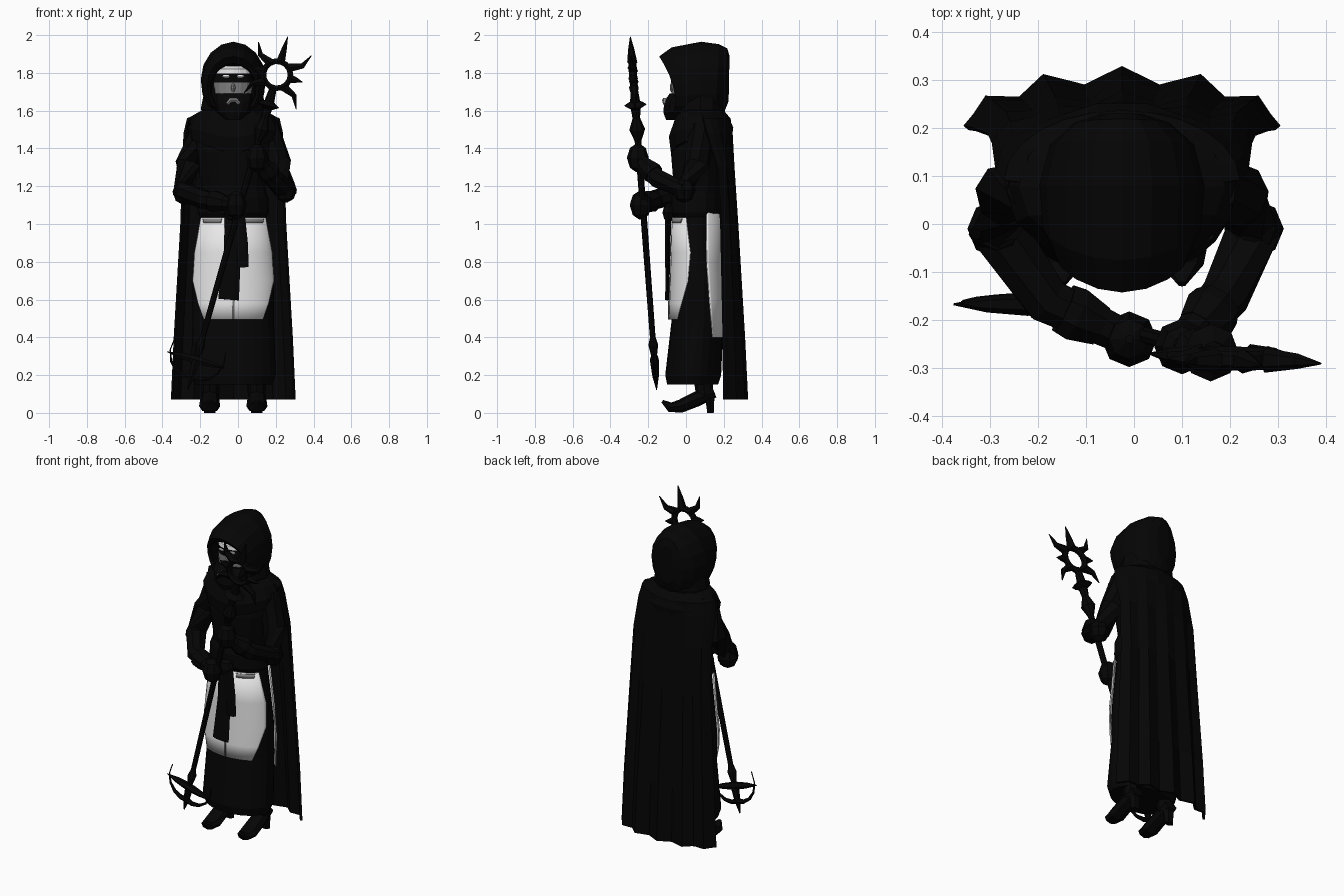
import bpy, bmesh, math
from mathutils import Vector

old = bpy.data.objects.get("Cube")
if old:
    bpy.data.objects.remove(old, do_unlink=True)

CX = -0.025  # body axis


def material(name, v):
    m = bpy.data.materials.new(name)
    m.use_nodes = True
    m.diffuse_color = (v, v, v, 1)
    m.node_tree.nodes["Principled BSDF"].inputs["Base Color"].default_value = (v, v, v, 1)
    return m


BLACK = material("black cloth", 0.0015)
WHITE = material("white cloth", 0.8)
GREY = material("grey skin", 0.22)


def loft(name, rings, mat=BLACK, closed=True, caps=True, thick=0, smooth=False):
    """Skin a list of equal-length point rings."""
    bm = bmesh.new()
    rows = [[bm.verts.new(p) for p in r] for r in rings]
    n = len(rows[0])
    for a, b in zip(rows, rows[1:]):
        for i in range(n if closed else n - 1):
            j = (i + 1) % n
            bm.faces.new((a[i], a[j], b[j], b[i]))
    if closed and caps:
        bm.faces.new(rows[0])
        bm.faces.new(rows[-1])
    bmesh.ops.recalc_face_normals(bm, faces=bm.faces)
    me = bpy.data.meshes.new(name)
    bm.to_mesh(me)
    bm.free()
    me.materials.append(mat)
    ob = bpy.data.objects.new(name, me)
    bpy.context.collection.objects.link(ob)
    if thick:
        s = ob.modifiers.new("thickness", 'SOLIDIFY')
        s.thickness, s.offset = thick, 0
    if smooth:
        for p in me.polygons:
            p.use_smooth = True
    return ob


def ellipse(z, cy, rx, ry, n=20, cx=CX, dip=0):
    out = []
    for i in range(n):
        a = math.tau * i / n
        s = math.sin(a)
        out.append(Vector((cx + rx * math.cos(a), cy + ry * s, z - dip * max(0, -s) ** 3)))
    return out


def stack(name, rows, mat=BLACK, n=20):
    return loft(name, [ellipse(*r[:4], n, dip=r[4] if len(r) > 4 else 0) for r in rows], mat)


def tube(name, pts, radii, sides=8, mat=BLACK, ref=(0, 1, 0)):
    """Tapered tube; a radius may be a pair (along ref, across)."""
    pts = [Vector(p) for p in pts]
    loop = (pts[0] - pts[-1]).length < 1e-5
    rings = []
    for i, p in enumerate(pts):
        prev = pts[i - 1] if i else (pts[-2] if loop else p)
        nxt = pts[i + 1] if i < len(pts) - 1 else (pts[1] if loop else p)
        t = (nxt - prev).normalized()
        u = Vector(ref) - t * t.dot(Vector(ref))
        u.normalize()
        v = t.cross(u)
        r = radii[i] if isinstance(radii, list) else radii
        ru, rv = r if isinstance(r, tuple) else (r, r)
        rings.append([p + u * ru * math.cos(k * math.tau / sides) + v * rv * math.sin(k * math.tau / sides)
                      for k in range(sides)])
    return loft(name, rings, mat, caps=not loop)


def ball(name, loc, scale, mat=BLACK):
    rows = [(math.cos(a), math.sin(a)) for a in (0.15, 0.8, 1.57, 2.34, 2.99)]
    return loft(name, [[Vector((p.x * scale[0], p.y * scale[1], c * scale[2])) + Vector(loc)
                        for p in ellipse(0, 0, s, s, 8, cx=0)] for c, s in rows], mat)


# Skirt: z, centre y, x radius, y radius
SKIRT = [(0.15, 0.035, 0.205, 0.135), (0.2, 0.038, 0.225, 0.148), (0.5, 0.062, 0.215, 0.137),
         (0.7, 0.06, 0.215, 0.13), (1.0, 0.055, 0.18, 0.118), (1.08, 0.055, 0.17, 0.112)]
stack("skirt", SKIRT, n=24)


def skirt_at(z):
    for a, b in zip(SKIRT, SKIRT[1:]):
        if a[0] <= z <= b[0]:
            f = (z - a[0]) / (b[0] - a[0])
            return [p + (q - p) * f for p, q in zip(a, b)]


def panel(name, side, rows, gap=0.012, mat=WHITE, shift=0):
    """Cloth panel following the skirt; rows are (z, half width)."""
    rings = []
    for z, hw in rows:
        _, cy, rx, ry = skirt_at(z)
        ring = []
        for i in range(13):
            x = shift + hw * math.sin(math.pi * (i / 12 - 0.5))
            y = (ry + gap) * math.sqrt(max(0, 1 - (x / (rx + gap)) ** 2))
            ring.append(Vector((CX + x, cy + side * y, z)))
        rings.append(ring)
    return loft(name, rings, mat, closed=False, thick=0.008, smooth=True)


panel("front_panel", -1, [(0.495, 0.155), (0.58, 0.185), (0.7, 0.213), (0.85, 0.203), (1.035, 0.17)])
panel("back_panel", 1, [(0.4, 0.19), (0.6, 0.205), (0.8, 0.2), (1.07, 0.165)])
panel("front_seam", -1, [(0.495, 0.006), (0.72, 0.004)], 0.017, GREY)
for s, n in ((-1, "right"), (1, "left")):
    panel(n + "_waist_trim", -1, [(1.005, 0.045), (1.03, 0.05)], 0.017, GREY, 0.11 * s)

# Torso, belt and draped collar
stack("torso", [(1.02, 0.055, 0.165, 0.11), (1.2, 0.065, 0.17, 0.13), (1.38, 0.06, 0.2, 0.14),
                (1.5, 0.07, 0.22, 0.125), (1.57, 0.08, 0.2, 0.11), (1.62, 0.07, 0.1, 0.09)], n=16)
stack("belt", [(1.035, 0.055, 0.175, 0.118), (1.06, 0.055, 0.19, 0.135), (1.14, 0.055, 0.185, 0.135),
               (1.18, 0.055, 0.17, 0.12)], n=16)
stack("collar", [(1.44, 0.08, 0.2, 0.13, 0.07), (1.45, 0.08, 0.235, 0.165, 0.07), (1.51, 0.08, 0.245, 0.175, 0.05),
                 (1.575, 0.08, 0.215, 0.145, 0.03), (1.62, 0.07, 0.13, 0.11)], n=14)
ball("sash_knot", (-0.02, -0.09, 1.06), (0.055, 0.035, 0.05))
tube("sash_long", [(-0.02, -0.09, 1.06), (-0.03, -0.095, 0.85), (-0.05, -0.1, 0.6)],
     [(0.05, 0.014), (0.045, 0.014), (0.055, 0.012)], 6, ref=(1, 0, 0))
tube("sash_short", [(-0.005, -0.1, 1.06), (0.015, -0.1, 0.9), (0.025, -0.1, 0.77)],
     [(0.04, 0.012), (0.037, 0.012), (0.032, 0.012)], 6, ref=(1, 0, 0))

# Cape with folds: z, start y, x radius, y radius, fold depth
cape = []
for z, y0, rx, ry, fold in [(0.07, 0.2, 0.325, 0.122, 0.025), (0.4, 0.198, 0.31, 0.108, 0.022),
                            (1.0, 0.185, 0.275, 0.085, 0.014), (1.3, 0.165, 0.265, 0.085, 0.008),
                            (1.48, 0.11, 0.257, 0.13, 0.003), (1.555, 0.09, 0.24, 0.14, 0),
                            (1.59, 0.08, 0.16, 0.12, 0)]:
    row = []
    for i in range(13):
        a = math.pi * i / 12
        f = fold * (0.4 if i in (1, 11) else 1) if i % 2 else 0
        row.append(Vector((CX + (rx - f) * math.cos(a), y0 + (ry - f) * math.sin(a) - f * 0.4, z)))
    cape.append(row)
loft("cape", cape, closed=False, thick=0.014)


def hood_ring(y, zc, rx, rz, slant, back):
    """Egg-shaped section, full at the bottom and narrow at the crown."""
    ring = []
    for p in ellipse(0, 0, 1, 1, 16, cx=0):
        wide = abs(p.x) ** (0.65 if p.y < 0 else 1.05)
        ring.append(Vector((CX + math.copysign(wide, p.x) * rx, y + slant * p.y * rz + back * p.x ** 2, zc + p.y * rz)))
    return ring


# Hood: inner pocket, slanted rim, crown, rounded back
loft("hood", [hood_ring(*r) for r in [
    (0.04, 1.72, 0.11, 0.12, -0.1, 0), (-0.075, 1.725, 0.122, 0.125, -0.28, 0.02),
    (-0.1, 1.735, 0.138, 0.152, -0.28, 0.03), (-0.035, 1.75, 0.164, 0.185, -0.22, 0.025),
    (0.08, 1.765, 0.172, 0.2, 0, 0), (0.165, 1.76, 0.15, 0.192, 0.05, 0),
    (0.21, 1.76, 0.1, 0.17, 0.05, 0), (0.228, 1.77, 0.045, 0.12, 0.02, 0)]])
stack("neck_cloth", [(1.55, 0.08, 0.15, 0.12), (1.61, 0.075, 0.172, 0.132), (1.72, 0.08, 0.15, 0.12)], n=12)

# Face coloured in horizontal bands
face = stack("head", [(1.6, 0.02, 0.06, 0.06), (1.685, 0.01, 0.1, 0.085), (1.75, 0.01, 0.105, 0.09),
                      (1.798, 0.01, 0.1, 0.092), (1.82, 0.01, 0.09, 0.09), (1.837, 0.015, 0.06, 0.065)], n=16)
face.data.materials.append(GREY)
face.data.materials.append(WHITE)
for p in face.data.polygons:
    z = p.center.z
    p.material_index = 2 if z > 1.798 else 1 if 1.685 < z < 1.75 else 0
for s, n in ((-1, "right"), (1, "left")):
    ball(n + "_eye", (CX + s * 0.037, -0.074, 1.782), (0.023, 0.008, 0.008), WHITE)
ball("nose", (CX, -0.076, 1.722), (0.012, 0.01, 0.025), GREY)
stack("beard", [(1.55, -0.08, 0.035, 0.025), (1.59, -0.065, 0.085, 0.055), (1.65, -0.05, 0.1, 0.065),
                (1.69, -0.025, 0.103, 0.062)], n=12)
tube("mouth", [(CX + x, -0.113, z) for x, z in ((-0.033, 1.636), (-0.015, 1.656), (0.015, 1.656), (0.033, 1.636))],
     [0.009, 0.014, 0.014, 0.009], 6, GREY)

# Arms, cuffs and hands
ARMS = {"right": [(-0.2, 0.08, 1.51), (-0.265, 0.06, 1.32), (-0.285, -0.01, 1.17), (-0.18, -0.16, 1.13),
                  (-0.01, -0.24, 1.1)],
        "left": [(0.15, 0.08, 1.51), (0.215, 0.06, 1.32), (0.25, -0.01, 1.18), (0.19, -0.15, 1.24),
                 (0.1, -0.255, 1.35)]}
for n, pts in ARMS.items():
    tube(n + "_arm", pts, [0.07, 0.068, 0.062, 0.052, 0.038], 8, ref=(0.3, 0.3, 1))
    ball(n + "_elbow", pts[2], (0.062, 0.062, 0.068))
    a, b = Vector(pts[3]), Vector(pts[4])
    tube(n + "_cuff", [a.lerp(b, f) for f in (0.2, 0.35, 0.65)], [0.056, 0.06, 0.045], 8, ref=(0.3, 0.3, 1))
    ball(n + "_hand", b, (0.058, 0.058, 0.076))

# Legs and heeled shoes with upturned toes
for s, n in ((-1, "right"), (1, "left")):
    x = CX + s * 0.125
    tube(n + "_shoe", [(x, 0.15, 0.11), (x, 0.06, 0.075), (x, -0.03, 0.035), (x, -0.085, 0.03), (x, -0.125, 0.062)],
         [(0.04, 0.03), (0.05, 0.04), (0.056, 0.035), (0.045, 0.026), (0.01, 0.008)], 8, ref=(1, 0, 0))
    tube(n + "_heel", [(x, 0.13, 0), (x, 0.125, 0.1)], [(0.03, 0.02), (0.04, 0.03)], 6, ref=(1, 0, 0))
    tube(n + "_leg", [(x, 0.1, 0.08), (x, 0.08, 0.3)], [0.045, 0.055], 8)

# Staff frame: axis from the lower end to the ring
TOP = Vector((0.206, -0.28, 1.79))
AXIS = Vector((0.436, -0.115, 1.54)).normalized()
SIDE = AXIS.cross(Vector((0, 1, 0))).normalized() * -1


def on_staff(z):
    return TOP + AXIS * ((z - TOP.z) / AXIS.z)


def polar(c, r, deg):
    a = math.radians(deg)
    return c + (AXIS * math.cos(a) + SIDE * math.sin(a)) * r


rod = [(0.3, 0.015), (0.36, 0.026), (0.4, 0.015), (1.44, 0.018), (1.5, 0.042), (1.56, 0.02), (1.61, 0.026),
       (1.63, 0.06), (1.65, 0.026), (1.71, 0.02)]
tube("staff_rod", [on_staff(z) for z, r in rod], [r for z, r in rod], 8)
tube("sun_ring", [polar(TOP, 0.072, d) for d in range(0, 361, 24)], (0.02, 0.017), 6)
for deg, size, bend in [(0, 0.21, 0), (45, 0.21, 10), (-45, 0.2, -10), (90, 0.14, 0), (-90, 0.14, 0),
                        (135, 0.21, -10), (-135, 0.2, 10)]:
    tube("sun_spike", [polar(TOP, 0.075, deg), polar(TOP, (0.075 + size) / 2, deg + bend), polar(TOP, size, deg)],
         [0.026, 0.016, 0.002], 6)

# Lower finial: crossing spikes and a crescent
END = on_staff(0.28)
for deg, size in [(90, 0.16), (-90, 0.16), (180, 0.165)]:
    tube("finial_spike", [END, polar(END, size * 0.55, deg), polar(END, size, deg)], [0.024, 0.017, 0.002], 6)
tube("finial_crescent", [polar(END, 0.09 + 0.0006 * abs(d), 180 + d) for d in range(-120, 121, 24)],
     [max(0.003, 0.017 * (1 - abs(d) / 120)) for d in range(-120, 121, 24)], 6)
